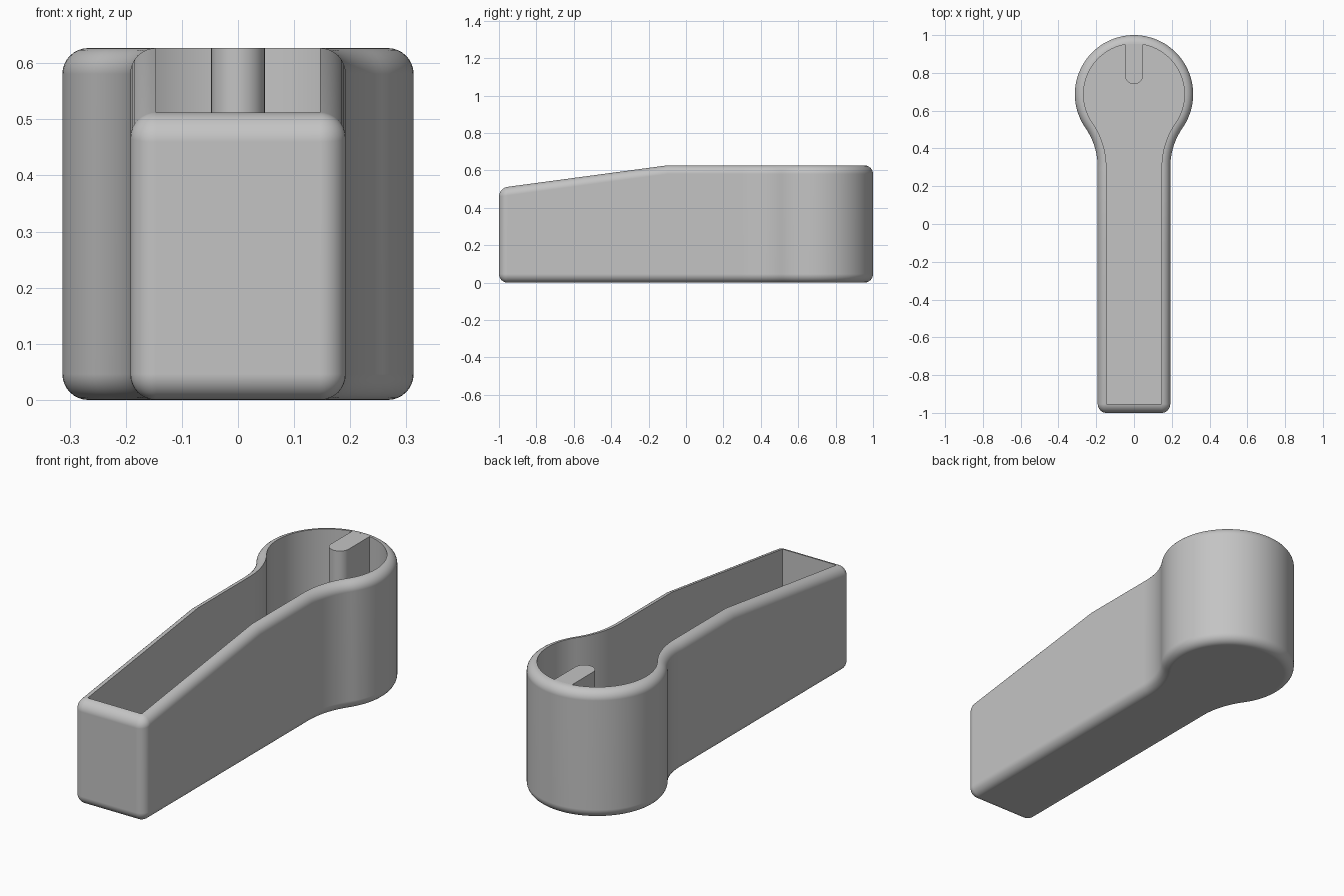
import bpy, bmesh, math

cube = bpy.data.objects.get("Cube")
if cube:
    bpy.data.objects.remove(cube, do_unlink=True)

HALF = 0.192          # half width of the arm
HEAD = 0.313          # radius of the round head
HEAD_Y = 1 - HEAD
NECK_Y = 0.30         # where the arm starts to flare into the head
EDGE = 0.046          # edge rounding and wall thickness
TOP = 0.627
FLOOR = 0.046
RIB = 0.048           # half width of the rib
STEPS = 8

rise = HEAD_Y - NECK_Y
NECK = (HALF**2 + rise**2 - HEAD**2) / (2 * (HEAD - HALF))
FLARE = math.atan2(rise, HALF + NECK)

grey = bpy.data.materials.new("plain grey")
grey.use_nodes = True
colour = (0.55, 0.55, 0.55, 1)
grey.diffuse_color = colour
grey.node_tree.nodes["Principled BSDF"].inputs["Base Color"].default_value = colour


def arc(cx, cy, radius, start, end, n):
    angles = [start + (end - start) * i / n for i in range(n + 1)]
    return [(cx + radius * math.cos(a), cy + radius * math.sin(a)) for a in angles]


def outline(inset):
    """Closed plan outline, moved inwards by inset."""
    half = arc(HALF - EDGE, EDGE - 1, EDGE - inset, -math.pi / 2, 0, STEPS)
    half.append((HALF - inset, -0.1))
    half += arc(HALF + NECK, NECK_Y, NECK + inset, math.pi, math.pi - FLARE, 12)
    half += arc(0, HEAD_Y, HEAD - inset, -FLARE, math.pi / 2, 40)[1:]
    return half + [(-x, y) for x, y in reversed(half[:-1])]


def rim_height(y):
    return TOP - 0.1345 * max(0, -0.1 - y)


def finish(bm, name):
    bmesh.ops.remove_doubles(bm, verts=bm.verts, dist=1e-5)
    bmesh.ops.recalc_face_normals(bm, faces=bm.faces)
    mesh = bpy.data.meshes.new(name)
    bm.to_mesh(mesh)
    bm.free()
    obj = bpy.data.objects.new(name, mesh)
    bpy.context.collection.objects.link(obj)
    mesh.materials.append(grey)
    bpy.ops.object.select_all(action='DESELECT')
    obj.select_set(True)
    bpy.context.view_layer.objects.active = obj
    bpy.ops.object.shade_smooth_by_angle(angle=math.radians(30))
    normals = obj.modifiers.new("even shading", 'WEIGHTED_NORMAL')
    normals.keep_sharp = True


def loft(rings, name):
    """Skin a stack of rings and cap both ends."""
    bm = bmesh.new()
    loops = [[bm.verts.new(p) for p in ring] for ring in rings]
    n = len(loops[0])
    for a, b in zip(loops, loops[1:]):
        for i in range(n):
            j = (i + 1) % n
            bm.faces.new((a[i], a[j], b[j], b[i]))
    bm.faces.new(loops[0])
    bm.faces.new(loops[-1])
    finish(bm, name)


# Hollow body: rounded bottom edge, outer wall, rounded rim, inner wall, floor
turns = [math.pi / 2 * i / STEPS for i in range(STEPS + 1)]
rings = []
for t in turns:
    plan = outline(EDGE * (1 - math.sin(t)))
    rings.append([(x, y, EDGE * (1 - math.cos(t))) for x, y in plan])
for t in turns:
    plan = outline(EDGE * (1 - math.cos(t)))
    rings.append([(x, y, rim_height(y) - EDGE * (1 - math.sin(t))) for x, y in plan])
rings.append([(x, y, FLOOR) for x, y in outline(EDGE)])
loft(rings, "hollow_body")

# Upright rib with a round nose, standing against the inside of the head
inner = HEAD - EDGE
spread = math.asin(RIB / inner)
plan = arc(0, 0.74 + RIB, RIB, math.pi, 2 * math.pi, 16)
plan += arc(0, HEAD_Y, inner, math.pi / 2 - spread, math.pi / 2 + spread, 6)
loft([[(x, y, z) for x, y in plan] for z in (FLOOR, TOP)], "inner_rib")
